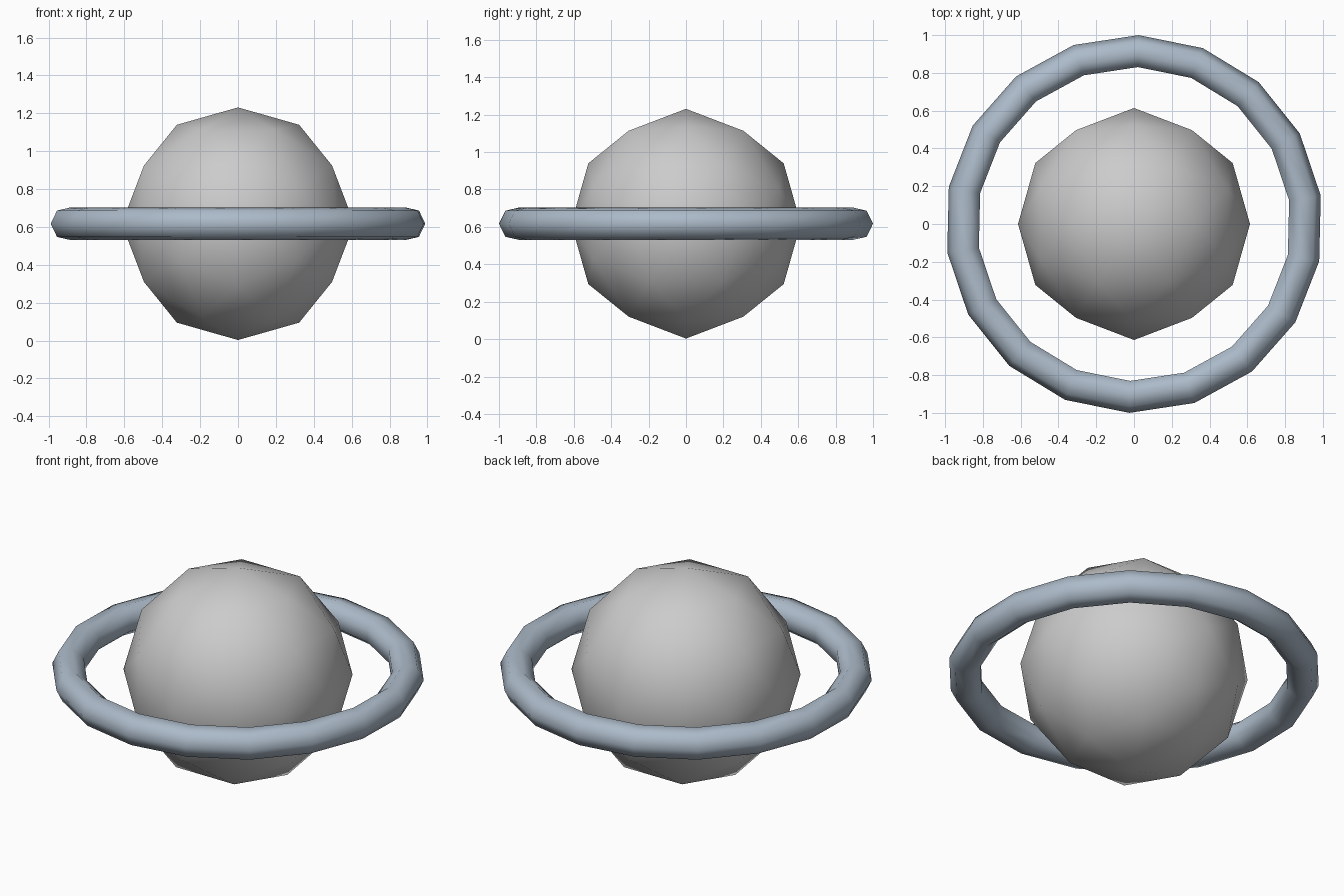
import bpy, bmesh, math
from mathutils import Vector

if "Cube" in bpy.data.objects:
    bpy.data.objects.remove(bpy.data.objects["Cube"])

CENTRE_Z = 0.617


def add_object(name, bm):
    bmesh.ops.recalc_face_normals(bm, faces=bm.faces)
    for face in bm.faces:
        face.smooth = True
    mesh = bpy.data.meshes.new(name)
    bm.to_mesh(mesh)
    bm.free()
    obj = bpy.data.objects.new(name, mesh)
    obj.location.z = CENTRE_Z
    bpy.context.collection.objects.link(obj)
    return obj


# Globe: icosahedron with its two-fold axes on x, y and z, split once
RADIUS = 0.614
PHI = (1 + math.sqrt(5)) / 2
bm = bmesh.new()
for a in (-1, 1):
    for b in (-PHI, PHI):
        for corner in ((a, 0, b), (b, a, 0), (0, b, a)):
            bm.verts.new(corner)
bmesh.ops.convex_hull(bm, input=bm.verts)
bmesh.ops.subdivide_edges(bm, edges=bm.edges[:], cuts=1, use_grid_fill=True)
for v in bm.verts:
    v.co = v.co.normalized() * RADIUS
add_object("globe", bm)

# Ring: coarse torus, 18 sections of a 7-sided tube, turned half a radian
MAJOR, MINOR, SECTIONS, SIDES, TURN = 0.911, 0.089, 18, 7, 0.5
bm = bmesh.new()
loops = []
for i in range(SECTIONS):
    a = TURN + math.tau * i / SECTIONS
    out = Vector((math.cos(a), math.sin(a), 0))
    loop = []
    for j in range(SIDES):
        t = math.tau * j / SIDES
        co = out * (MAJOR + MINOR * math.cos(t))
        co.z = MINOR * math.sin(t)
        loop.append(bm.verts.new(co))
    loops.append(loop)
for i in range(SECTIONS):
    p, q = loops[i], loops[(i + 1) % SECTIONS]
    for j in range(SIDES):
        k = (j + 1) % SIDES
        bm.faces.new((p[j], q[j], q[k], p[k]))
ring = add_object("ring", bm)

mat = bpy.data.materials.new("blue_grey")
mat.diffuse_color = (0.41, 0.49, 0.58, 1)
mat.use_nodes = True
mat.node_tree.nodes["Principled BSDF"].inputs["Base Color"].default_value = mat.diffuse_color
ring.data.materials.append(mat)
